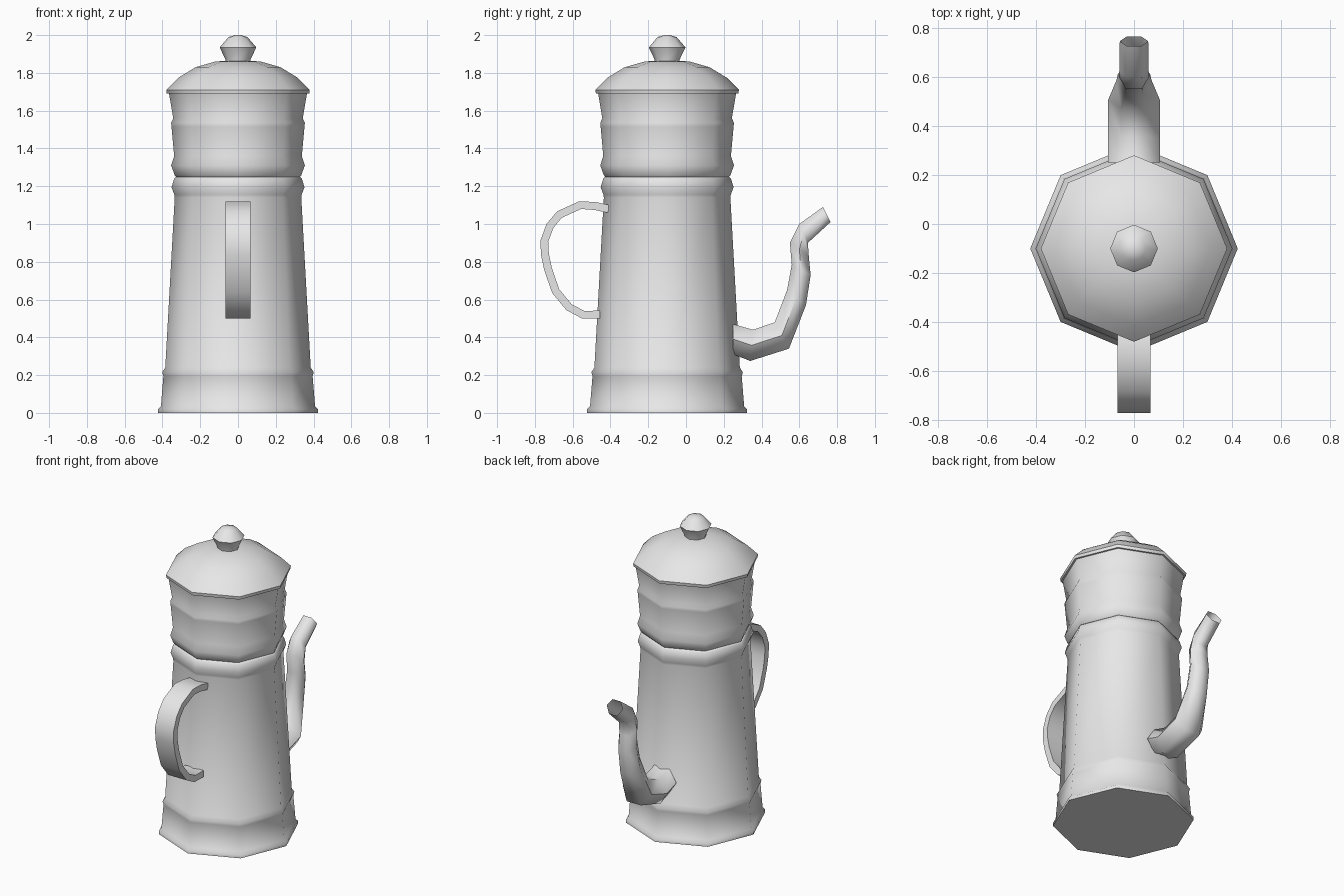
import bpy, bmesh, math
from mathutils import Vector

default = bpy.data.objects.get("Cube")
if default:
    bpy.data.objects.remove(default, do_unlink=True)

SIDES = 8
AXIS_Y = -0.1          # the pot's axis sits forward of centre

metal = bpy.data.materials.new("pale_grey_metal")
metal.use_nodes = True
metal.diffuse_color = (0.8, 0.8, 0.8, 1)
metal.node_tree.nodes["Principled BSDF"].inputs["Base Color"].default_value = (0.8, 0.8, 0.8, 1)


def loft(name, rings, cap_start=True, cap_end=True, angle=50):
    """Skin a list of equal-length closed rings."""
    bm = bmesh.new()
    loops = [[bm.verts.new(p) for p in ring] for ring in rings]
    n = len(loops[0])
    for a, b in zip(loops, loops[1:]):
        for i in range(n):
            j = (i + 1) % n
            bm.faces.new((a[i], a[j], b[j], b[i]))
    if cap_start:
        bm.faces.new(loops[0][::-1])
    if cap_end:
        bm.faces.new(loops[-1])
    bmesh.ops.recalc_face_normals(bm, faces=bm.faces)
    mesh = bpy.data.meshes.new(name)
    bm.to_mesh(mesh)
    bm.free()
    mesh.materials.append(metal)
    obj = bpy.data.objects.new(name, mesh)
    bpy.context.collection.objects.link(obj)
    bpy.ops.object.select_all(action='DESELECT')
    obj.select_set(True)
    bpy.context.view_layer.objects.active = obj
    bpy.ops.object.shade_smooth_by_angle(angle=math.radians(angle))
    return obj


def lathe(name, profile):
    """Eight-sided turned part from (radius, height) pairs."""
    turns = [math.tau * i / SIDES for i in range(SIDES)]
    return loft(name, [[(r * math.cos(t), AXIS_Y + r * math.sin(t), z) for t in turns]
                       for r, z in profile])


# Turned parts
lathe("lower_pot", [(.423, 0), (.423, .02), (.408, .035), (.395, .195), (.401, .215),
                    (.385, .24), (.335, 1.14), (.337, 1.155), (.352, 1.195),
                    (.338, 1.24), (.328, 1.25)])
lathe("upper_filter", [(.328, 1.25), (.335, 1.258), (.354, 1.31), (.338, 1.36), (.352, 1.515),
                       (.354, 1.535), (.343, 1.56), (.365, 1.69)])
lathe("lid", [(.365, 1.69), (.377, 1.69), (.38, 1.71), (.315, 1.775), (.225, 1.83),
              (.12, 1.86), (.05, 1.865)])
lathe("lid_knob", [(.065, 1.855), (.066, 1.87), (.097, 1.935), (.05, 1.99), (.015, 2.0)])

# Strap handle: a flat band swept along a loop
path = [Vector(p) for p in [(-.41, 1.08), (-.48, 1.095), (-.56, 1.1), (-.67, 1.05),
                            (-.72, .99), (-.75, .91), (-.747, .84), (-.73, .76), (-.69, .645),
                            (-.62, .56), (-.545, .52), (-.455, .52)]]
band = []
for i, p in enumerate(path):
    along = (path[min(i + 1, len(path) - 1)] - path[max(i - 1, 0)]).normalized()
    side = Vector((-along.y, along.x)) * .021
    out, inn = p + side, p - side
    band.append([(-.067, *out), (.067, *out), (.067, *inn), (-.067, *inn)])
loft("handle", band)

# Six-sided spout: (inner y, z), (outer y, z), half width
stations = [((.25, .47), (.25, .31), .105), ((.355, .44), (.34, .275), .105),
            ((.47, .48), (.545, .34), .105), ((.535, .65), (.635, .57), .072),
            ((.56, .785), (.66, .73), .066), ((.55, .9), (.65, .83), .062),
            ((.6, 1.0), (.645, .9), .06), ((.725, 1.09), (.765, 1.01), .058)]
rings = []
for inner, outer, w in stations:
    a, b = Vector(inner), Vector(outer)
    mid = (a + b) / 2
    rings.append([(w, *mid), (w / 2, *a), (-w / 2, *a), (-w, *mid), (-w / 2, *b), (w / 2, *b)])
loft("spout", rings, cap_start=False, cap_end=False, angle=65)
